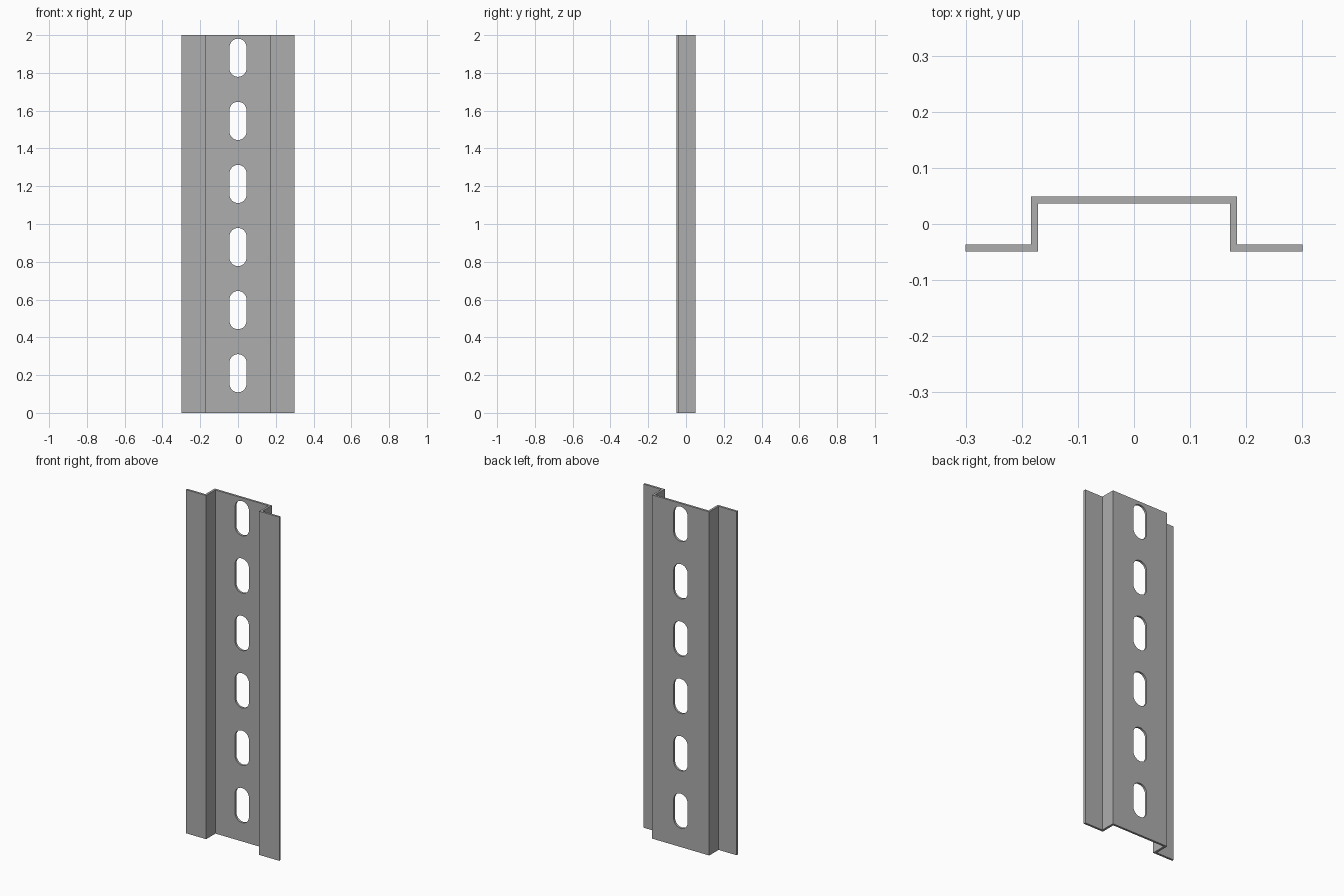
import bpy, bmesh
from math import cos, sin, pi, radians

cube = bpy.data.objects.get("Cube")
if cube:
    bpy.data.objects.remove(cube, do_unlink=True)

HEIGHT = 2.0
HALF_WIDTH = 0.3
WEB_OUT, WEB_IN = 0.184, 0.171      # outer and inner faces of the channel walls
DEPTH = 0.049                       # half the total depth
SHEET = 0.0125                      # sheet thickness
SLOTS, SLOT_PITCH, SLOT_FIRST = 6, 0.334, 0.21
SLOT_RADIUS, SLOT_HALF = 0.045, 0.101
ARC_STEPS = 16

steel = bpy.data.materials.new("grey steel")
grey = (0.42, 0.42, 0.42, 1)
steel.diffuse_color = grey
steel.use_nodes = True
steel.node_tree.nodes["Principled BSDF"].inputs["Base Color"].default_value = grey


def add_prism(bm, outline, offset):
    """Extrude a closed outline along an offset into a solid."""
    face = bm.faces.new([bm.verts.new(p) for p in outline])
    new = bmesh.ops.extrude_face_region(bm, geom=[face])["geom"]
    bmesh.ops.translate(bm, vec=offset,
                        verts=[v for v in new if isinstance(v, bmesh.types.BMVert)])


def make_object(name, bm):
    bmesh.ops.recalc_face_normals(bm, faces=bm.faces)
    mesh = bpy.data.meshes.new(name)
    bm.to_mesh(mesh)
    bm.free()
    mesh.materials.append(steel)
    obj = bpy.data.objects.new(name, mesh)
    bpy.context.collection.objects.link(obj)
    return obj


# Top hat rail: half the section, mirrored, then extruded upward
half = [(WEB_IN, DEPTH - SHEET), (WEB_IN, -DEPTH), (HALF_WIDTH, -DEPTH),
        (HALF_WIDTH, SHEET - DEPTH), (WEB_OUT, SHEET - DEPTH), (WEB_OUT, DEPTH)]
section = half + [(-x, y) for x, y in reversed(half)]
bm = bmesh.new()
add_prism(bm, [(x, y, 0) for x, y in section], (0, 0, HEIGHT))
rail = make_object("mounting_rail", bm)

# Row of round-ended slots through the web
bm = bmesh.new()
straight = SLOT_HALF - SLOT_RADIUS
for i in range(SLOTS):
    z = SLOT_FIRST + i * SLOT_PITCH
    outline = []
    for start, shift in ((0, straight), (pi, -straight)):
        for k in range(ARC_STEPS + 1):
            a = start + pi * k / ARC_STEPS
            outline.append((SLOT_RADIUS * cos(a), 0, z + shift + SLOT_RADIUS * sin(a)))
    add_prism(bm, outline, (0, 2 * DEPTH, 0))
cutter = make_object("slot_cutter", bm)
cutter.hide_render = True

cut = rail.modifiers.new("slots", 'BOOLEAN')
cut.operation = 'DIFFERENCE'
cut.solver = 'EXACT'
cut.object = cutter

bpy.ops.object.select_all(action='DESELECT')
rail.select_set(True)
bpy.context.view_layer.objects.active = rail
bpy.ops.object.modifier_apply(modifier=cut.name)
bpy.data.objects.remove(cutter, do_unlink=True)
bpy.ops.object.shade_smooth_by_angle(angle=radians(30))
